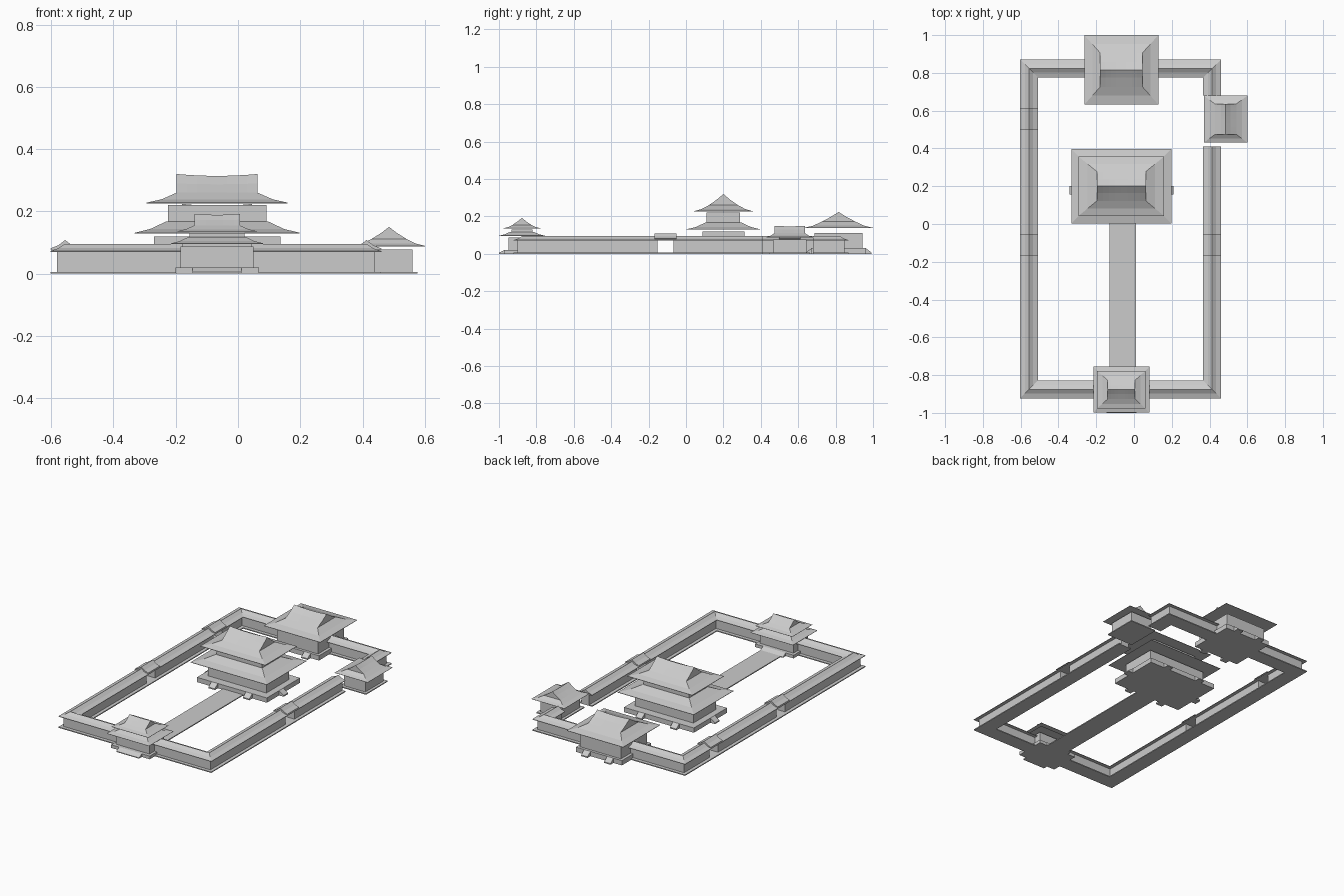
import bpy
from mathutils import Vector

if "Cube" in bpy.data.objects:
    bpy.data.objects.remove(bpy.data.objects["Cube"])

CX = -0.067   # axis shared by gate, hall and rear building


def mesh(name, verts, faces):
    me = bpy.data.meshes.new(name)
    me.from_pydata([tuple(v) for v in verts], [], faces)
    me.update()
    ob = bpy.data.objects.new(name, me)
    bpy.context.collection.objects.link(ob)
    return ob


def loft(name, rings):
    """Skin closed rings of equal size and cap both ends."""
    n = len(rings[0])
    faces = [(k * n + i, k * n + (i + 1) % n, (k + 1) * n + (i + 1) % n, (k + 1) * n + i)
             for k in range(len(rings) - 1) for i in range(n)]
    faces += [tuple(reversed(range(n))), tuple(range((len(rings) - 1) * n, len(rings) * n))]
    return mesh(name, [v for r in rings for v in r], faces)


def rect(c, hx, hy, z):
    return [(c[0] + sx * hx, c[1] + sy * hy, z) for sx, sy in ((-1, -1), (1, -1), (1, 1), (-1, 1))]


def box(name, c, hx, hy, z0, z1):
    return loft(name, [rect(c, hx, hy, z0), rect(c, hx, hy, z1)])


def skirt(name, c, eave, top):
    """Hipped roof skirt with a concave slope; eave and top are (hx, hy, z)."""
    rings = []
    for t, rise in ((0, 0), (0, 0.06), (0.5, 0.38), (1, 1)):
        hx, hy = (eave[i] + (top[i] - eave[i]) * t for i in (0, 1))
        rings.append(rect(c, hx, hy, eave[2] + (top[2] - eave[2]) * rise))
    return loft(name, rings)


def gable(name, c, hx, hy, z0, z1, along_y=False, sag=0.006):
    """Gabled roof crown with a gently sagging ridge."""
    half, span = (hy, hx) if along_y else (hx, hy)
    rings = []
    for k in range(9):
        u = k / 4 - 1
        s = u * half
        peak = z1 - sag * (1 - u * u)
        sec = [(-span, z0), (span, z0), (0.45 * span, z0 + 0.5 * (peak - z0)), (0, peak),
               (-0.45 * span, z0 + 0.5 * (peak - z0))]
        rings.append([(c[0] + (-w if along_y else s), c[1] + (s if along_y else w), z)
                      for w, z in sec])
    return loft(name, rings)


def sweep(name, path, profile):
    """Mitred sweep of a closed (offset, z) profile along a right-angled path."""
    pts = [Vector(p) for p in path]
    norms = []
    for a, b in zip(pts, pts[1:]):
        d = (b - a).normalized()
        norms.append(Vector((-d.y, d.x)))
    rings = []
    for i, p in enumerate(pts):
        if i in (0, len(pts) - 1):
            n = norms[0 if i == 0 else -1]
        else:
            n = norms[i - 1] + norms[i]
        rings.append([(p.x + n.x * o, p.y + n.y * o, z) for o, z in reversed(profile)])
    return loft(name, rings)


def stair(name, x, y, d, half, run, h):
    """Sloped stair block leaving (x, y) in direction d."""
    sec = [(-0.01, 0), (run, 0), (run, h * 0.25), (0, h), (-0.01, h)]
    return loft(name, [[(x + d[0] * o - d[1] * s, y + d[1] * o + d[0] * s, z) for o, z in sec]
                       for s in (half, -half)])


def bar(w, z0, z1):
    return [(-w, z0), (w, z0), (w, z1), (-w, z1)]


def roof_profile(w, z0, z1):
    e, m = z0 + 0.003, z0 + 0.45 * (z1 - z0)
    return [(-w, z0), (w, z0), (w, e), (w * 0.45, m), (0, z1), (-w * 0.45, m), (-w, e)]


# Perimeter gallery
XL, XR, YF, YB = -0.555, 0.4125, -0.875, 0.8225
GL, GR = CX - 0.11, CX + 0.11     # ends hidden inside the front gate and rear building
roof_paths = {
    "left": [(GL, YF), (XL, YF), (XL, YB), (GL, YB)],
    "right_front": [(GR, YF), (XR, YF), (XR, 0.41)],
    "right_back": [(XR, 0.68), (XR, YB), (GR, YB)],
}
for tag, path in roof_paths.items():
    sweep("gallery_base_" + tag, path, bar(0.047, 0, 0.006))
    sweep("gallery_roof_" + tag, path, roof_profile(0.0475, 0.07, 0.096))

# Gallery walls, broken by the side passages
S, N, D = -0.11, 0.555, 0.043
walls = [
    [(GL, YF), (XL, YF), (XL, S - D)],
    [(XL, S + D), (XL, N - D)],
    [(XL, N + D), (XL, YB), (GL, YB)],
    [(GR, YF), (XR, YF), (XR, S - D)],
    [(XR, S + D), (XR, 0.41)],
    roof_paths["right_back"],
]
for i, path in enumerate(walls):
    sweep(f"gallery_wall_{i}", path, bar(0.026, 0.006, 0.072))

# Raised roofs over the side passages
for i, (x, y) in enumerate(((XL, S), (XL, N), (XR, S))):
    sweep(f"passage_roof_{i}", [(x, y - 0.058), (x, y + 0.058)], roof_profile(0.0475, 0.078, 0.108))

# Central path
box("path", (CX + 0.007, -0.375), 0.07, 0.42, 0, 0.006)

# Main hall
H = (CX, 0.2)
box("hall_podium", H, 0.243, 0.165, 0, 0.03)
box("hall_lower_body", H, 0.203, 0.112, 0.03, 0.12)
skirt("hall_lower_roof", H, (0.265, 0.197, 0.129), (0.165, 0.097, 0.167))
box("hall_upper_body", H, 0.158, 0.09, 0.16, 0.22)
skirt("hall_upper_roof", H, (0.226, 0.157, 0.226), (0.13, 0.078, 0.26))
gable("hall_ridge_roof", H, 0.13, 0.078, 0.26, 0.32)
for sy in (-1, 1):
    for sx in (-1, 1):
        stair("hall_stair", CX + sx * 0.12, 0.2 + sy * 0.165, (0, sy), 0.022, 0.03, 0.03)
for sx in (-1, 1):
    stair("hall_side_stair", CX + sx * 0.243, 0.178, (sx, 0), 0.022, 0.032, 0.03)

# Front gate
G = (CX, -0.877)
box("gate_podium", G, 0.134, 0.095, 0, 0.02)
box("gate_lower_body", G, 0.117, 0.073, 0.02, 0.087)
skirt("gate_lower_roof", G, (0.148, 0.122, 0.096), (0.092, 0.062, 0.118))
box("gate_upper_body", G, 0.088, 0.055, 0.11, 0.131)
skirt("gate_upper_roof", G, (0.128, 0.1, 0.135), (0.073, 0.05, 0.155))
gable("gate_ridge_roof", G, 0.073, 0.05, 0.155, 0.192, sag=0.003)
for sy in (-1, 1):
    stair("gate_stair", CX, G[1] + sy * 0.095, (0, sy), 0.079, 0.028, 0.02)

# Rear building
R = (CX, 0.816)
box("rear_podium", R, 0.16, 0.145, 0, 0.03)
box("rear_body", R, 0.142, 0.128, 0.03, 0.112)
skirt("rear_roof", R, (0.196, 0.184, 0.137), (0.112, 0.09, 0.172))
gable("rear_ridge_roof", R, 0.112, 0.09, 0.172, 0.224)
for sy in (-1, 1):
    for sx in (-1, 1):
        stair("rear_stair", CX + sx * 0.08, R[1] + sy * 0.145, (0, sy), 0.022, 0.03, 0.03)

# Side building, ridge running front to back
E = (0.485, 0.555)
box("side_base", E, 0.092, 0.108, 0, 0.006)
box("side_body", E, 0.075, 0.09, 0.006, 0.077)
skirt("side_roof", E, (0.115, 0.124, 0.088), (0.057, 0.081, 0.111))
gable("side_ridge_roof", E, 0.057, 0.081, 0.111, 0.15, along_y=True, sag=0.003)
